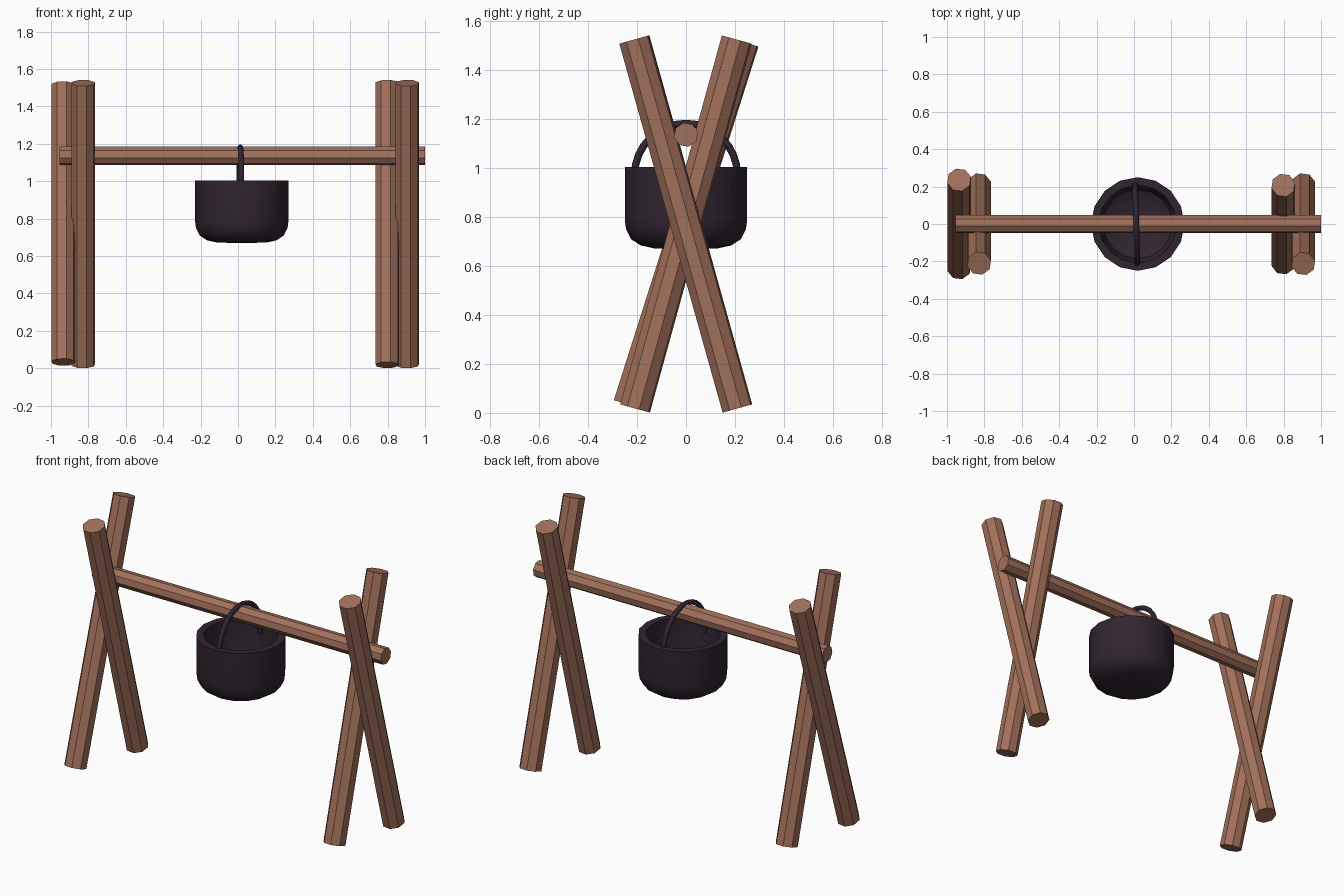
import bpy, bmesh, math
from mathutils import Vector, Matrix

if "Cube" in bpy.data.objects:
    bpy.data.objects.remove(bpy.data.objects["Cube"])


def material(name, rgb):
    m = bpy.data.materials.new(name)
    m.diffuse_color = (*rgb, 1)
    m.use_nodes = True
    m.node_tree.nodes["Principled BSDF"].inputs["Base Color"].default_value = m.diffuse_color
    return m


wood = material("brown wood", (0.36, 0.162, 0.104))
iron = material("dark iron", (0.030, 0.018, 0.030))


def finish(name, bm, mat):
    bmesh.ops.recalc_face_normals(bm, faces=bm.faces)
    me = bpy.data.meshes.new(name)
    bm.to_mesh(me)
    bm.free()
    me.materials.append(mat)
    ob = bpy.data.objects.new(name, me)
    bpy.context.collection.objects.link(ob)
    return ob


def smooth(ob, angle):
    bpy.ops.object.select_all(action='DESELECT')
    ob.select_set(True)
    bpy.context.view_layer.objects.active = ob
    bpy.ops.object.shade_smooth_by_angle(angle=math.radians(angle))


def log(name, a, b, r, twist):
    """Eight-sided log running from a to b."""
    a, b = Vector(a), Vector(b)
    d = b - a
    rot = d.to_track_quat('Z', 'Y').to_matrix().to_4x4()
    mat = Matrix.Translation((a + b) / 2) @ rot @ Matrix.Rotation(math.radians(twist), 4, 'Z')
    bm = bmesh.new()
    bmesh.ops.create_cone(bm, cap_ends=True, segments=8, radius1=r, radius2=r,
                          depth=d.length, matrix=mat)
    return finish(name, bm, wood)


# Crossed legs at both ends: x, foot y, foot z, top y, top z
legs = {
    "left_outer_leg": (-0.935, -0.235, 0.033, 0.236, 1.515),
    "left_inner_leg": (-0.828, 0.21, 0.018, -0.21, 1.525),
    "right_inner_leg": (0.798, -0.208, 0.018, 0.207, 1.525),
    "right_outer_leg": (0.905, 0.21, 0.018, -0.212, 1.525),
}
for name, (x, y0, z0, y1, z1) in legs.items():
    log(name, (x, y0, z0), (x, y1, z1), 0.065, 15)

# Beam resting in the crossings
log("cross_beam", (-0.955, 0, 1.136), (1.0, 0, 1.136), 0.05, 12)

# Pot: outer wall, rim and hollow inside, revolved
PX = 0.02
profile = [(0, 0.67), (0.13, 0.672), (0.185, 0.684), (0.225, 0.71), (0.245, 0.75),
           (0.25, 0.79), (0.25, 1.004), (0.208, 1.004), (0.206, 0.80),
           (0.185, 0.745), (0.13, 0.715), (0, 0.71)]
bm = bmesh.new()
vs = [bm.verts.new((PX + r, 0, z)) for r, z in profile]
edges = [bm.edges.new(p) for p in zip(vs, vs[1:])]
bmesh.ops.spin(bm, geom=vs + edges, cent=(PX, 0, 0), axis=(0, 0, 1),
               angle=math.tau, steps=16, use_duplicate=False)
bmesh.ops.remove_doubles(bm, verts=bm.verts, dist=0.0005)
smooth(finish("pot", bm, iron), 40)

# Bail handle: half hoop swept with a round section
bm = bmesh.new()
R, r, N, S = 0.21, 0.015, 16, 8
path = [(-R, 0.93)] + [(-R * math.cos(math.pi * i / N), 0.972 + R * math.sin(math.pi * i / N))
                       for i in range(N + 1)] + [(R, 0.93)]
rings = []
for i, (y, z) in enumerate(path):
    t = math.pi * min(max(i - 1, 0), N) / N
    out = Vector((0, -math.cos(t), math.sin(t)))
    c = Vector((0.012 - 0.03 * y, y, z))
    rings.append([bm.verts.new(c + r * (out * math.cos(math.tau * k / S)
                  + Vector((1, 0, 0)) * math.sin(math.tau * k / S))) for k in range(S)])
for p, q in zip(rings, rings[1:]):
    for k in range(S):
        bm.faces.new((p[k], p[(k + 1) % S], q[(k + 1) % S], q[k]))
bm.faces.new(rings[0])
bm.faces.new(rings[-1])
smooth(finish("pot_handle", bm, iron), 50)
